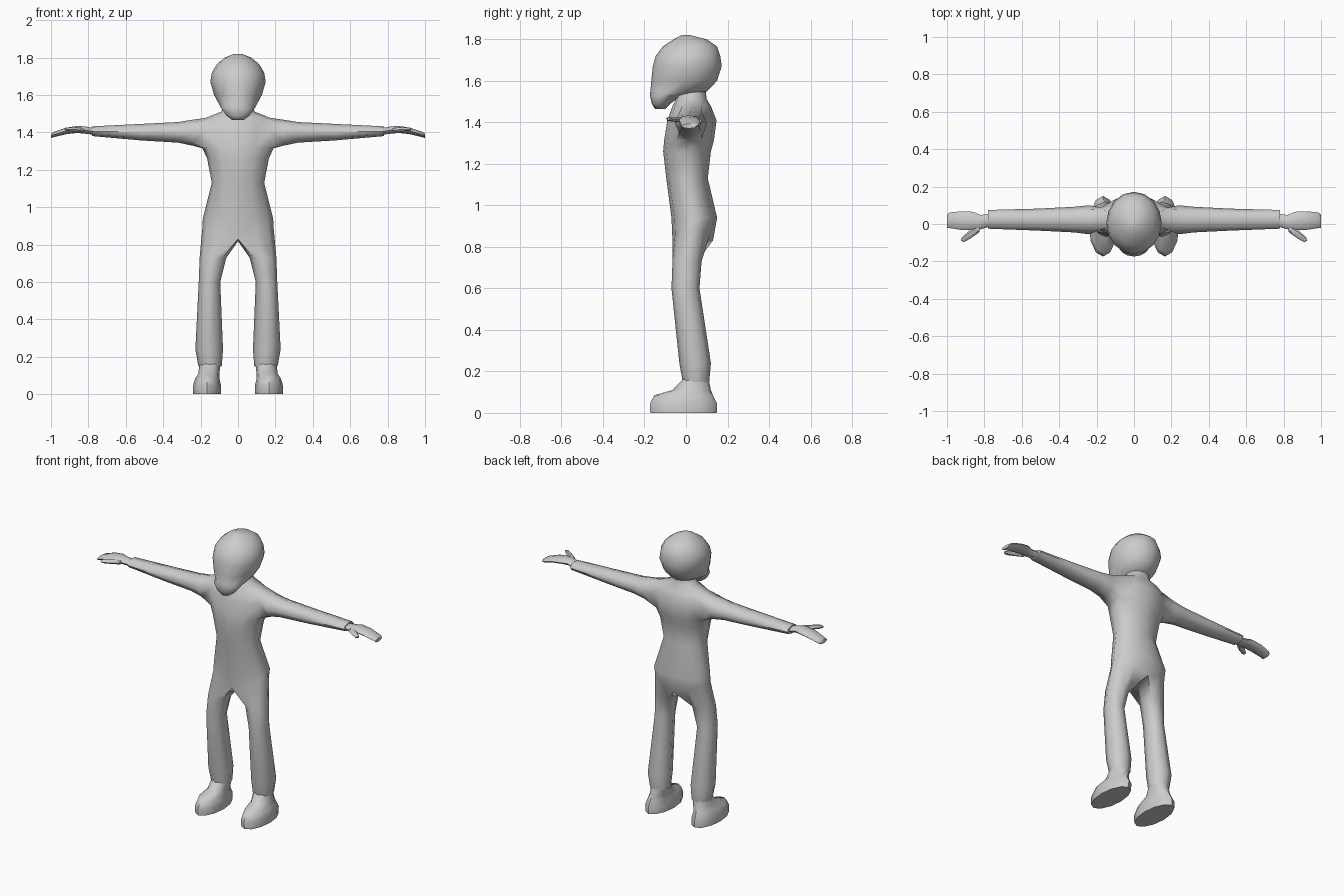
import bpy, bmesh
from math import sin, cos, radians

if "Cube" in bpy.data.objects:
    bpy.data.objects.remove(bpy.data.objects["Cube"])


def ring(bm, axis, pos, a0, a1, b0, b1, n, start=0, sweep=360):
    """Oval ring across an axis; (a0,a1),(b0,b1) are its extents on the other two axes."""
    count = n if sweep == 360 else n + 1
    verts = []
    for k in range(count):
        t = radians(start + sweep * k / n)
        a = (a0 + a1) / 2 + (a1 - a0) / 2 * cos(t)
        b = (b0 + b1) / 2 + (b1 - b0) / 2 * sin(t)
        verts.append(bm.verts.new((a, b, pos) if axis == 'z' else (pos, a, b)))
    return verts


def bridge(bm, r0, r1, closed=True):
    n = len(r0)
    for i in range(n if closed else n - 1):
        j = (i + 1) % n
        bm.faces.new((r0[i], r0[j], r1[j], r1[i]))


def finish(bm, name, mirror=True, angle=50):
    bmesh.ops.recalc_face_normals(bm, faces=bm.faces)
    me = bpy.data.meshes.new(name)
    bm.to_mesh(me)
    bm.free()
    ob = bpy.data.objects.new(name, me)
    bpy.context.collection.objects.link(ob)
    bpy.ops.object.select_all(action='DESELECT')
    ob.select_set(True)
    bpy.context.view_layer.objects.active = ob
    bpy.ops.object.shade_smooth_by_angle(angle=radians(angle))
    if mirror:
        ob.modifiers.new("mirror", 'MIRROR').merge_threshold = 0.002
    return ob


def loft(name, axis, rows, n, mirror=True, cap_end=True, angle=50):
    bm = bmesh.new()
    rings = [ring(bm, axis, *r, n) for r in rows]
    for r0, r1 in zip(rings, rings[1:]):
        bridge(bm, r0, r1)
    bm.faces.new(rings[0])
    if cap_end:
        bm.faces.new(rings[-1])
    return finish(bm, name, mirror, angle)


# Body: half torso with an arm and a leg growing out of it, mirrored
bm = bmesh.new()
torso = [(0.83, .19, -.065, .13), (0.94, .188, -.07, .15), (1.13, .14, -.095, .105),
         (1.26, .165, -.11, .12), (1.315, .19, -.105, .135), (1.41, .205, -.09, .147),
         (1.478, .17, -.065, .12), (1.51, .09, -.05, .10), (1.55, .07, -.04, .095)]
rows = [ring(bm, 'z', z, -hw, hw, y0, y1, 6, -90, 180) for z, hw, y0, y1 in torso]
for r in rows:
    r[0].co.x = r[6].co.x = 0
for v in rows[0]:
    v.co.z += 0.35 * v.co.x
for i in range(len(rows) - 1):
    for j in range(6):
        if i in (4, 5) and j in (2, 3):
            continue  # arm opening
        bm.faces.new((rows[i][j], rows[i][j + 1], rows[i + 1][j + 1], rows[i + 1][j]))

# Arm
lo, mid, hi = rows[4], rows[5], rows[6]
prev = [mid[4], hi[4], hi[3], hi[2], mid[2], lo[2], lo[3], lo[4]]
for x, y0, y1, z0, z1 in [(.24, -.055, .10, 1.328, 1.468), (.32, -.045, .092, 1.345, 1.455),
                          (.52, -.035, .082, 1.357, 1.445), (.78, -.025, .075, 1.38, 1.432)]:
    cur = ring(bm, 'x', x, y0, y1, z0, z1, 8)
    bridge(bm, prev, cur)
    prev = cur
bm.faces.new(prev)

# Leg
crotch = bm.verts.new((0, .035, .818))
prev = rows[0] + [crotch]
for z, x0, x1, y0, y1 in [(.73, .062, .205, -.065, .075), (.60, .095, .21, -.07, .065),
                          (.24, .08, .228, -.032, .12), (.15, .087, .212, -.016, .112)]:
    cur = ring(bm, 'z', z, x0, x1, y0, y1, 8, -135)
    bridge(bm, prev, cur)
    prev = cur
finish(bm, "body", angle=60)

# Head with the chin hanging forward of the neck
loft("head", 'z', [(1.465, -.03, .03, -.15, -.10), (1.49, -.062, .062, -.165, -.075),
                   (1.53, -.09, .09, -.174, -.02), (1.548, -.10, .10, -.172, .10),
                   (1.60, -.128, .128, -.167, .15), (1.67, -.148, .148, -.16, .172),
                   (1.72, -.14, .14, -.146, .165), (1.765, -.113, .113, -.112, .15),
                   (1.80, -.07, .07, -.06, .10), (1.82, -.02, .02, -.02, .02)],
     16, mirror=False, angle=60)

# Shoes
loft("shoe", 'z', [(0, .092, .24, -.172, .148), (.045, .09, .241, -.174, .15),
                   (.085, .10, .228, -.152, .13), (.11, .10, .212, -.065, .12),
                   (.165, .092, .206, -.012, .108)], 12, cap_end=False)

# Hands
loft("hand", 'x', [(.775, -.015, .055, 1.388, 1.424), (.82, -.028, .048, 1.393, 1.432),
                   (.86, -.032, .065, 1.397, 1.434), (.92, -.032, .068, 1.39, 1.425),
                   (.985, -.022, .062, 1.374, 1.403), (1.0, -.02, .05, 1.37, 1.393)], 8)

# Thumbs
loft("thumb", 'x', [(.825, -.042, 0, 1.398, 1.425), (.875, -.078, -.03, 1.402, 1.428),
                    (.91, -.097, -.062, 1.406, 1.428), (.925, -.09, -.078, 1.411, 1.424)], 6)
